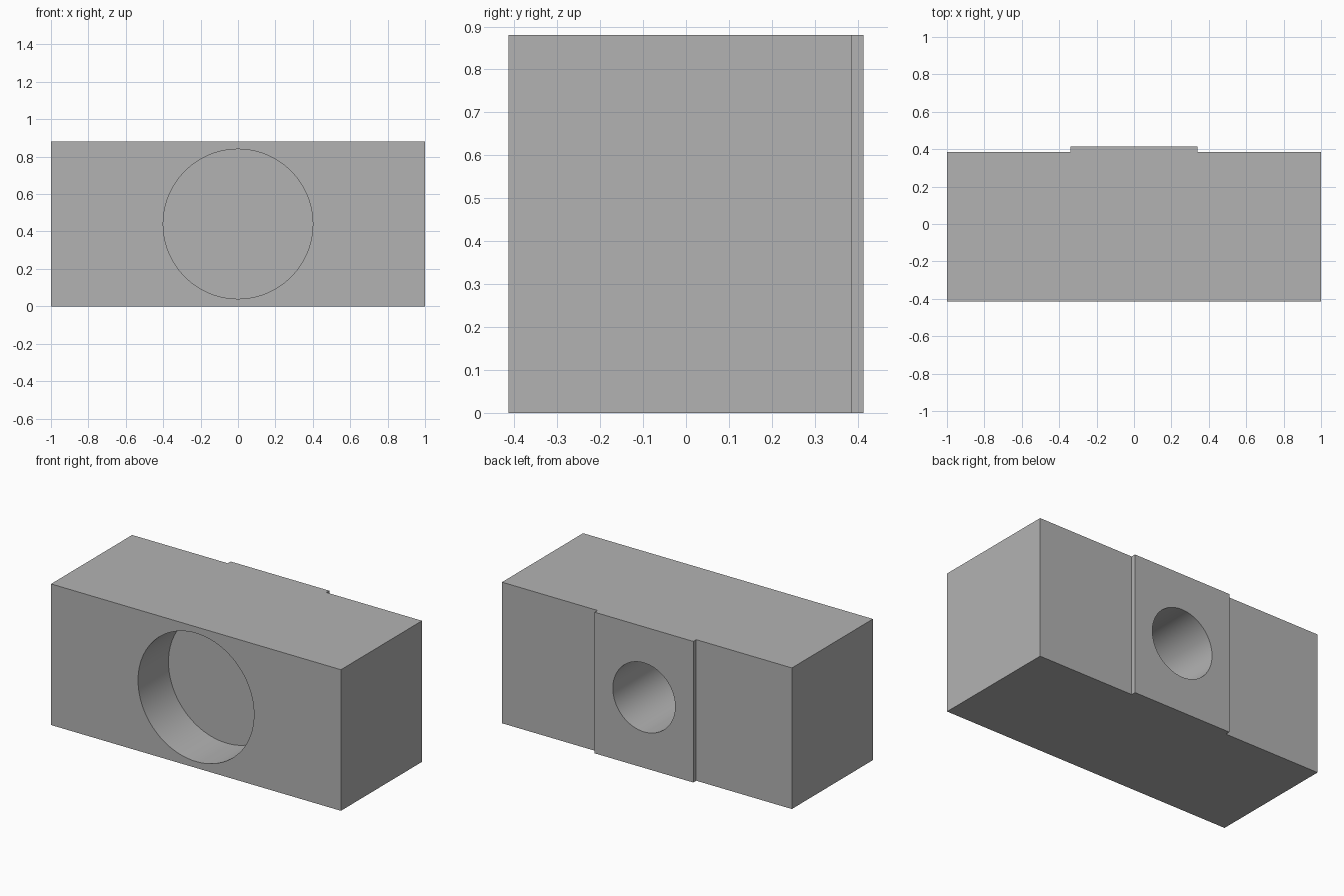
import bpy
import bmesh
import math

default = bpy.data.objects.get("Cube")
if default:
    bpy.data.objects.remove(default, do_unlink=True)

HEIGHT = 0.88
FRONT, STEP, BACK = -0.414, 0.385, 0.414
PAD = 0.34

grey = bpy.data.materials.new("plain grey")
grey.use_nodes = True
colour = (0.45, 0.45, 0.45, 1)
grey.diffuse_color = colour
grey.node_tree.nodes["Principled BSDF"].inputs["Base Color"].default_value = colour

# Block: plan outline with the raised rear pad, extruded upwards
half = [(1, FRONT), (1, STEP), (PAD, STEP), (PAD, BACK)]
outline = half + [(-x, y) for x, y in reversed(half)]
bm = bmesh.new()
base = bm.faces.new([bm.verts.new((x, y, 0)) for x, y in outline])
top = bmesh.ops.extrude_face_region(bm, geom=[base])["geom"]
bmesh.ops.translate(bm, vec=(0, 0, HEIGHT),
                    verts=[v for v in top if isinstance(v, bmesh.types.BMVert)])
bmesh.ops.recalc_face_normals(bm, faces=bm.faces)
mesh = bpy.data.meshes.new("block")
bm.to_mesh(mesh)
bm.free()
block = bpy.data.objects.new("block", mesh)
bpy.context.collection.objects.link(block)
mesh.materials.append(grey)


def bore(name, radius, start, end):
    """Cut a round blind hole along y between two depths."""
    bpy.ops.mesh.primitive_cylinder_add(
        vertices=96, radius=radius, depth=abs(end - start),
        location=(0, (start + end) / 2, HEIGHT / 2), rotation=(math.pi / 2, 0, 0))
    cutter = bpy.context.object
    cutter.name = name
    cutter.hide_render = True
    cutter.data.materials.append(grey)
    cut = block.modifiers.new(name, "BOOLEAN")
    cut.operation = "DIFFERENCE"
    cut.solver = "EXACT"
    cut.object = cutter
    bpy.ops.object.select_all(action="DESELECT")
    block.select_set(True)
    bpy.context.view_layer.objects.active = block
    bpy.ops.object.modifier_apply(modifier=cut.name)
    bpy.data.objects.remove(cutter, do_unlink=True)


# Wide shallow pocket in front, narrow deep hole behind
bore("front_pocket", 0.4, FRONT - 0.1, FRONT + 0.3)
bore("rear_hole", 0.215, BACK + 0.1, BACK - 0.5)

bpy.ops.object.shade_smooth_by_angle(angle=math.radians(30))
